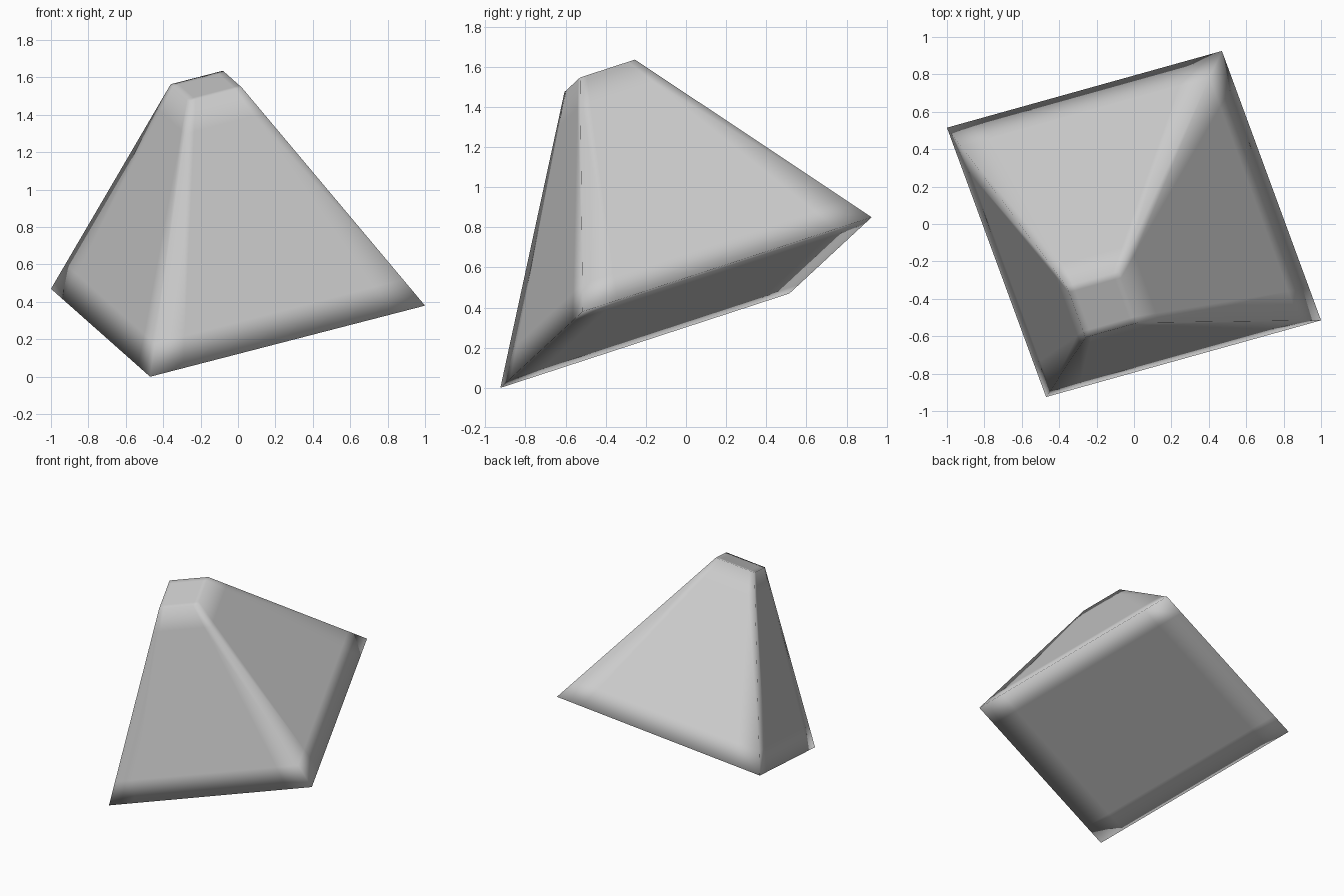
import bpy, bmesh
from mathutils import Vector

if "Cube" in bpy.data.objects:
    bpy.data.objects.remove(bpy.data.objects["Cube"])

# Frame of the tilted block: base centre, two base edges, and the axis to the top
BASE = Vector((0.0, 0.0, 0.425))
EDGE_U = Vector((1.47, 0.41, 0.38))
EDGE_V = Vector((-0.53, 1.44, 0.47))
AXIS = Vector((-0.17, -0.43, 1.13))
TOP_SCALE = 0.19
LOOP = 0.38   # support loops near the edges of a unit cube

bm = bmesh.new()
bmesh.ops.create_cube(bm, size=1.0)

# Support loops that keep the faces flat and the edge shading soft
for i in range(3):
    for side in (-1, 1):
        normal, point = Vector((0, 0, 0)), Vector((0, 0, 0))
        normal[i], point[i] = 1.0, side * LOOP
        bmesh.ops.bisect_plane(bm, geom=bm.verts[:] + bm.edges[:] + bm.faces[:],
                               plane_co=point, plane_no=normal, dist=1e-5)

# Taper towards the top and tilt into place
for v in bm.verts:
    t = v.co.z + 0.5
    s = 1.0 - (1.0 - TOP_SCALE) * t
    v.co = BASE + EDGE_U * (v.co.x * s) + EDGE_V * (v.co.y * s) + AXIS * t

bmesh.ops.recalc_face_normals(bm, faces=bm.faces[:])
for f in bm.faces:
    f.smooth = True

mesh = bpy.data.meshes.new("tapered_block")
bm.to_mesh(mesh)
bm.free()
bpy.context.collection.objects.link(bpy.data.objects.new("tapered_block", mesh))
